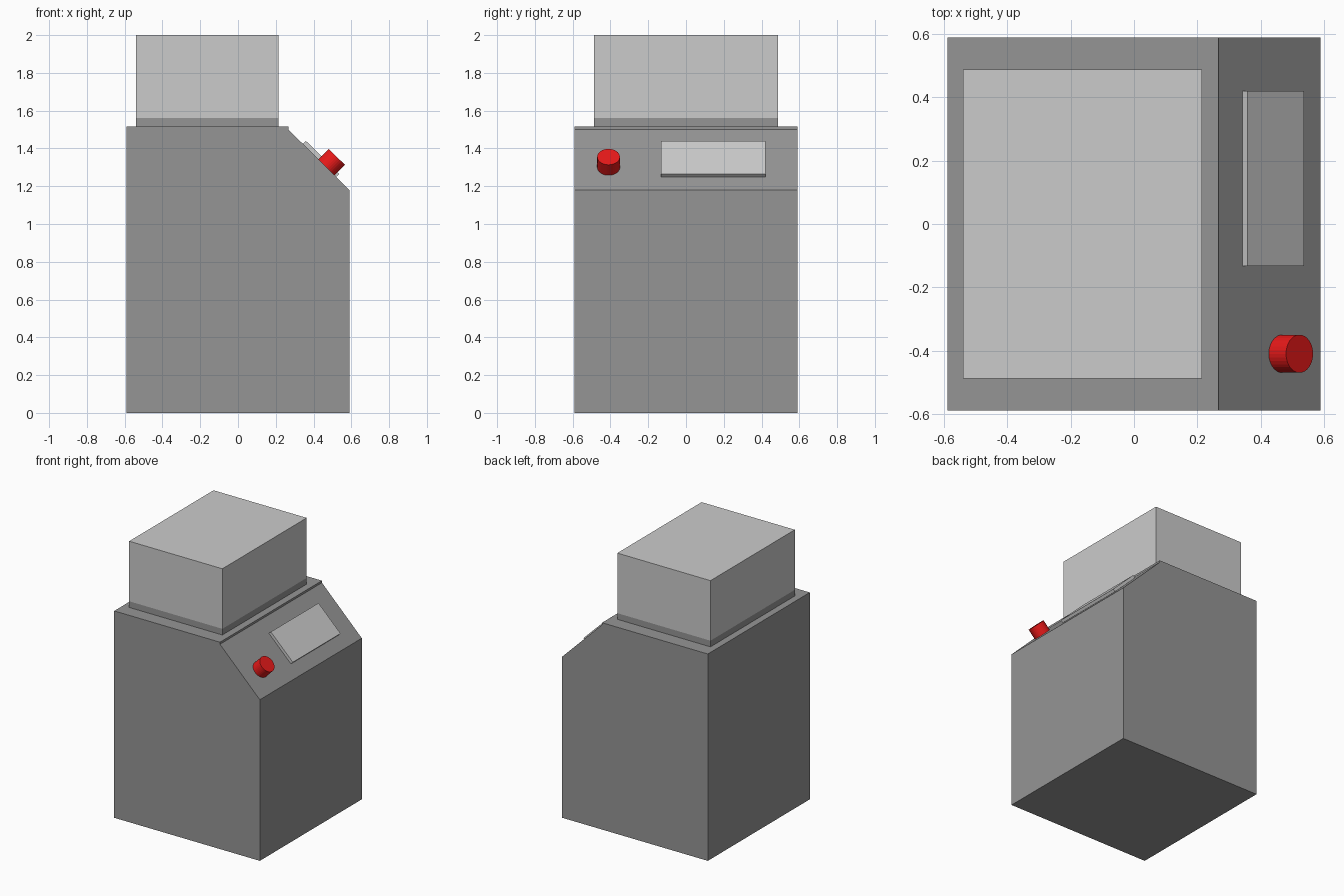
import bpy, bmesh, math
from mathutils import Matrix, Vector

if "Cube" in bpy.data.objects:
    bpy.data.objects.remove(bpy.data.objects["Cube"])

TILT = Matrix.Rotation(math.radians(44.6), 4, 'Y')   # sloped control panel


def material(name, rgb):
    mat = bpy.data.materials.new(name)
    mat.diffuse_color = (*rgb, 1)
    mat.use_nodes = True
    mat.node_tree.nodes["Principled BSDF"].inputs["Base Color"].default_value = mat.diffuse_color
    return mat


def add_object(name, bm, mat):
    bmesh.ops.recalc_face_normals(bm, faces=bm.faces)
    mesh = bpy.data.meshes.new(name)
    bm.to_mesh(mesh)
    bm.free()
    mesh.materials.append(mat)
    obj = bpy.data.objects.new(name, mesh)
    bpy.context.collection.objects.link(obj)
    return obj


def extrude_profile(name, points, half_width, mat):
    bm = bmesh.new()
    face = bm.faces.new([bm.verts.new((x, -half_width, z)) for x, z in points])
    ext = bmesh.ops.extrude_face_region(bm, geom=[face])
    verts = [v for v in ext["geom"] if isinstance(v, bmesh.types.BMVert)]
    bmesh.ops.translate(bm, verts=verts, vec=(0, 2 * half_width, 0))
    return add_object(name, bm, mat)


def box(name, center, size, mat, rot=Matrix.Identity(4)):
    bm = bmesh.new()
    bmesh.ops.create_cube(bm, size=1, matrix=Matrix.Diagonal((*size, 1)))
    obj = add_object(name, bm, mat)
    obj.matrix_world = Matrix.Translation(center) @ rot
    return obj


dark = material("dark_grey", (0.3, 0.3, 0.3))
light = material("light_grey", (0.62, 0.62, 0.62))
red = material("red", (0.8, 0.01, 0.01))

# Cabinet with sloped control panel
extrude_profile("cabinet", [(-0.59, 0), (0.59, 0), (0.59, 1.18), (0.267, 1.5),
                            (0.267, 1.515), (-0.59, 1.515)], 0.59, dark)

# Neck and upper hood
box("neck", (-0.1625, 0, 1.5375), (0.755, 0.976, 0.045), dark)
box("hood", (-0.1625, 0, 1.78), (0.755, 0.976, 0.44), light)

# Display lying on the slope
box("display", (0.44, 0.144, 1.345), (0.25, 0.552, 0.022), light, TILT)

# Round knob standing square to the slope
bm = bmesh.new()
bmesh.ops.create_cone(bm, cap_ends=True, segments=32, radius1=0.06,
                      radius2=0.06, depth=0.08)
knob = add_object("knob", bm, red)
knob.matrix_world = Matrix.Translation((0.495, -0.41, 1.327)) @ TILT
